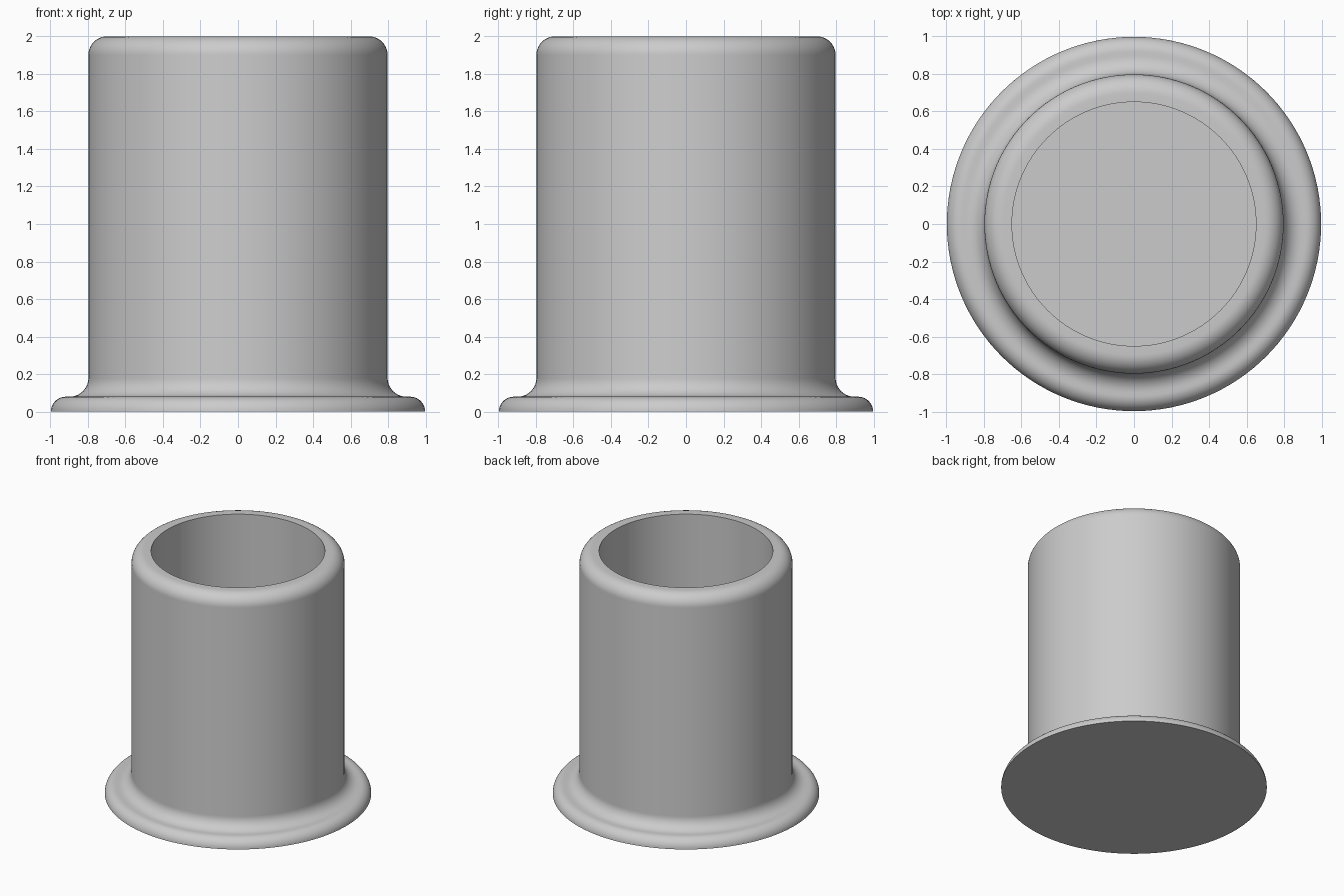
import bpy, bmesh, math
from mathutils import Vector

if "Cube" in bpy.data.objects:
    bpy.data.objects.remove(bpy.data.objects["Cube"], do_unlink=True)

BASE_R, BODY_R, BORE_R = 0.997, 0.797, 0.65
HEIGHT, FLANGE, ROUND = 2.0, 0.08, 0.1
FLOOR = 0.1
SEGMENTS, STEPS = 128, 10


def arc(cx, cz, r, start, end):
    """Points on a circular arc in the radius/height plane, in degrees."""
    angles = [math.radians(start + (end - start) * i / STEPS) for i in range(STEPS + 1)]
    return [(cx + r * math.cos(a), cz + r * math.sin(a)) for a in angles]


# Half section, from the underside centre round to the bore floor centre
profile = [(0, 0)]
profile += arc(BASE_R - FLANGE, 0, FLANGE, 0, 90)                          # flange edge
profile += arc(BODY_R + ROUND, FLANGE + ROUND, ROUND, 270, 180)            # root fillet
profile += arc(BODY_R - ROUND, HEIGHT - ROUND, ROUND, 0, 90)               # rounded rim
profile += [(BORE_R, HEIGHT), (BORE_R, FLOOR), (0, FLOOR)]                 # bore

# Revolve the section about the vertical axis
bm = bmesh.new()
verts = [bm.verts.new((r, 0, z)) for r, z in profile]
edges = [bm.edges.new(pair) for pair in zip(verts, verts[1:])]
bmesh.ops.spin(bm, geom=verts + edges, cent=Vector(), axis=Vector((0, 0, 1)),
               angle=math.tau, steps=SEGMENTS)
bmesh.ops.remove_doubles(bm, verts=bm.verts, dist=0.0005)
bmesh.ops.recalc_face_normals(bm, faces=bm.faces)
mesh = bpy.data.meshes.new("flanged_sleeve")
bm.to_mesh(mesh)
bm.free()

sleeve = bpy.data.objects.new("flanged_sleeve", mesh)
bpy.context.collection.objects.link(sleeve)

# Plain grey material
grey = bpy.data.materials.new("light_grey")
grey.use_nodes = True
colour = (0.6, 0.6, 0.6, 1)
grey.diffuse_color = colour
grey.node_tree.nodes["Principled BSDF"].inputs["Base Color"].default_value = colour
mesh.materials.append(grey)

# Smooth the curved walls and keep the hard edges
bpy.ops.object.select_all(action='DESELECT')
sleeve.select_set(True)
bpy.context.view_layer.objects.active = sleeve
bpy.ops.object.shade_smooth_by_angle(angle=math.radians(35))
